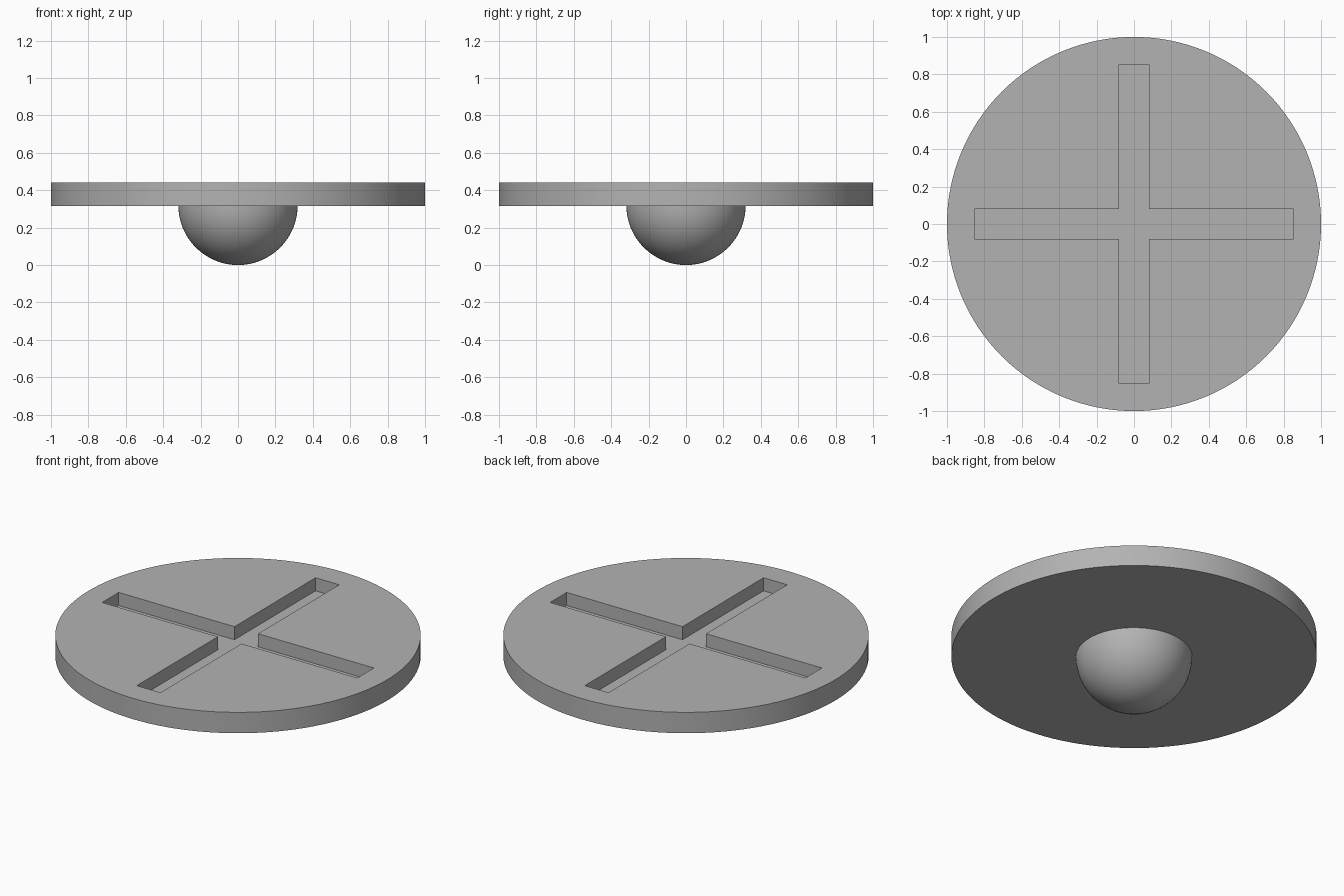
import bpy
import bmesh
from mathutils import Matrix

DISC_BOTTOM, DISC_TOP = 0.316, 0.442
DOME_RADIUS = 0.319
SLOT_HALF_WIDTH, SLOT_HALF_LENGTH, SLOT_DEPTH = 0.079, 0.853, 0.079

cube = bpy.data.objects.get("Cube")
if cube:
    bpy.data.objects.remove(cube, do_unlink=True)

grey = bpy.data.materials.new("plain grey")
grey.use_nodes = True
colour = (0.45, 0.45, 0.45, 1)
grey.diffuse_color = colour
grey.node_tree.nodes["Principled BSDF"].inputs["Base Color"].default_value = colour


def make_object(name, bm):
    bmesh.ops.recalc_face_normals(bm, faces=bm.faces)
    mesh = bpy.data.meshes.new(name)
    bm.to_mesh(mesh)
    bm.free()
    mesh.materials.append(grey)
    obj = bpy.data.objects.new(name, mesh)
    bpy.context.collection.objects.link(obj)
    return obj


def activate(obj):
    bpy.ops.object.select_all(action="DESELECT")
    obj.select_set(True)
    bpy.context.view_layer.objects.active = obj


# Round plate
bm = bmesh.new()
bmesh.ops.create_cone(bm, cap_ends=True, segments=128, radius1=1, radius2=1,
                      depth=DISC_TOP - DISC_BOTTOM,
                      matrix=Matrix.Translation((0, 0, (DISC_TOP + DISC_BOTTOM) / 2)))
plate = make_object("round_plate", bm)

# Cross-shaped cutter: one outline, extruded up past the top of the plate
w, l = SLOT_HALF_WIDTH, SLOT_HALF_LENGTH
arm = [(w, w), (l, w), (l, -w)]
outline = []
for turn in range(4):
    outline += arm
    arm = [(y, -x) for x, y in arm]
bm = bmesh.new()
floor = bm.faces.new([bm.verts.new((x, y, DISC_TOP - SLOT_DEPTH)) for x, y in outline])
walls = bmesh.ops.extrude_face_region(bm, geom=[floor], use_keep_orig=True)
raised = [v for v in walls["geom"] if isinstance(v, bmesh.types.BMVert)]
bmesh.ops.translate(bm, verts=raised, vec=(0, 0, SLOT_DEPTH * 2))
cutter = make_object("cross_cutter", bm)
cutter.hide_render = True

# Sink the cross slot into the plate
cut = plate.modifiers.new("cross_slot", "BOOLEAN")
cut.operation = "DIFFERENCE"
cut.solver = "EXACT"
cut.object = cutter
activate(plate)
bpy.ops.object.modifier_apply(modifier=cut.name)
bpy.data.objects.remove(cutter, do_unlink=True)

# Half ball under the plate, trimmed just inside the plate's lower face
bm = bmesh.new()
bmesh.ops.create_uvsphere(bm, u_segments=64, v_segments=32, radius=DOME_RADIUS,
                          matrix=Matrix.Translation((0, 0, DOME_RADIUS)))
bmesh.ops.bisect_plane(bm, geom=bm.verts[:] + bm.edges[:] + bm.faces[:],
                       plane_co=(0, 0, DISC_BOTTOM + 0.002), plane_no=(0, 0, 1),
                       clear_outer=True)
bmesh.ops.holes_fill(bm, edges=[e for e in bm.edges if e.is_boundary])
dome = make_object("half_ball_base", bm)

for obj in (plate, dome):
    activate(obj)
    bpy.ops.object.shade_smooth_by_angle()
